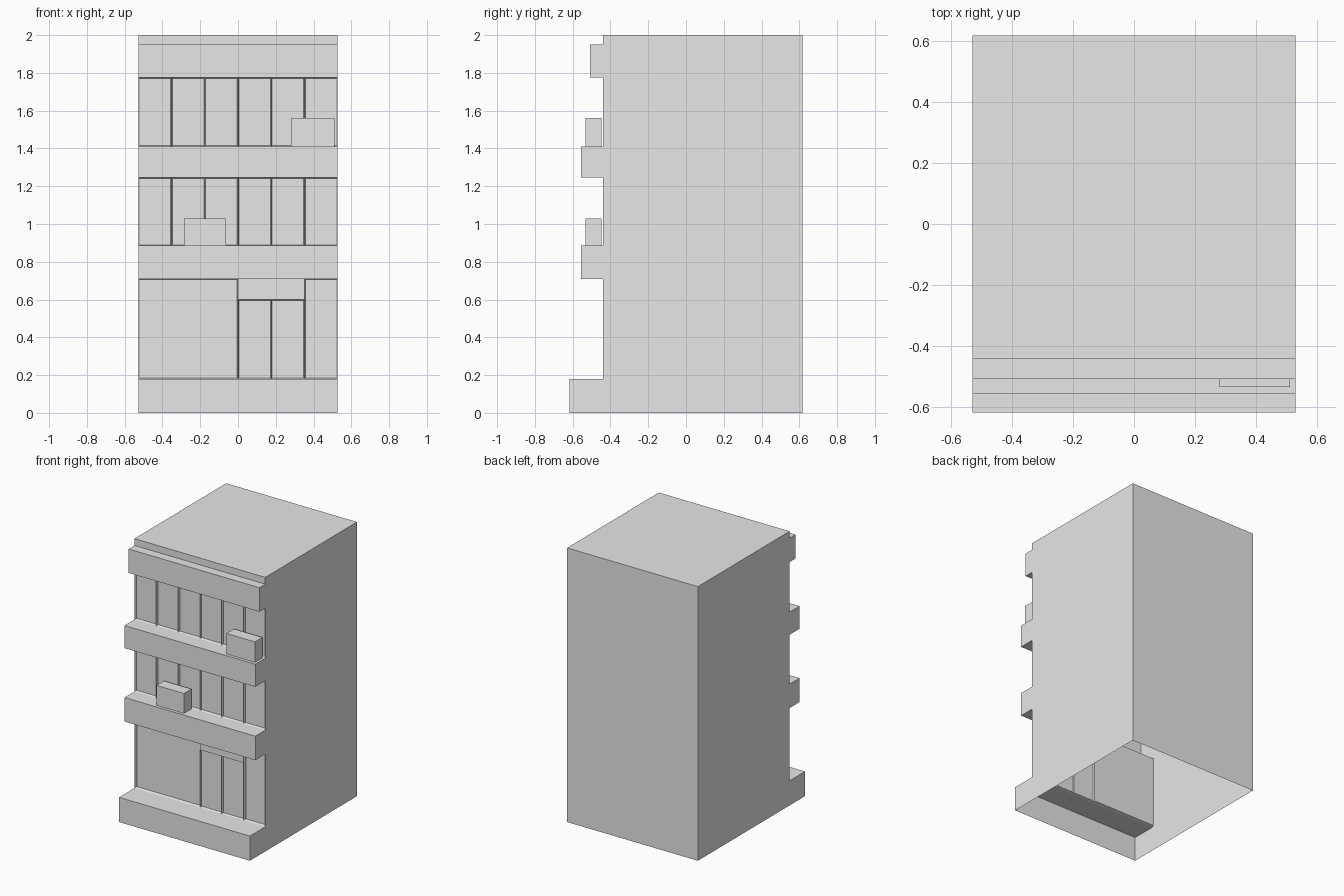
import bpy
import bmesh

cube = bpy.data.objects.get("Cube")
if cube:
    bpy.data.objects.remove(cube, do_unlink=True)

grey = bpy.data.materials.new("plain_grey")
grey.use_nodes = True
grey.diffuse_color = (0.8, 0.8, 0.8, 1)
grey.node_tree.nodes["Principled BSDF"].inputs["Base Color"].default_value = (0.8, 0.8, 0.8, 1)

HALF = 0.528      # half of the building width
BACK = 0.617
WALL = -0.44      # plane of the front wall
COLUMN = 2 * HALF / 6


def finish(name, bm):
    mesh = bpy.data.meshes.new(name)
    bm.to_mesh(mesh)
    bm.free()
    mesh.materials.append(grey)
    obj = bpy.data.objects.new(name, mesh)
    bpy.context.scene.collection.objects.link(obj)
    return obj


def wall_face(bm, x0, x1, z0, z1):
    corners = [(x0, z0), (x1, z0), (x1, z1), (x0, z1)]
    return bm.faces.new([bm.verts.new((x, WALL, z)) for x, z in corners])


def recessed_panels(name, cells, depth):
    """Panels sunk into the front wall, each with a thin frame."""
    bm = bmesh.new()
    faces = [wall_face(bm, *cell) for cell in cells]
    bm.normal_update()
    bmesh.ops.inset_individual(bm, faces=faces, thickness=0.007, depth=-depth)
    return finish(name, bm)


def box(name, x0, x1, y0, y1, z0, z1):
    bm = bmesh.new()
    bmesh.ops.create_cube(bm, size=1)
    for v in bm.verts:
        v.co = (x1 if v.co.x > 0 else x0, y1 if v.co.y > 0 else y0, z1 if v.co.z > 0 else z0)
    return finish(name, bm)


def column_x(i):
    return -HALF + i * COLUMN


# Side profile: entrance step, two floor ledges, cornice, roof, back wall
bands = [(0, 0.18, -0.617), (0.71, 0.885, -0.555), (1.245, 1.41, -0.555), (1.775, 1.95, -0.507)]
profile = []
for low, high, front in bands:
    if low > 0:
        profile += [(WALL, low)]
    profile += [(front, low), (front, high), (WALL, high)]
profile += [(WALL, 2), (BACK, 2), (BACK, 0)]

# Hollow shell, open underneath; window rows are left out of the front wall
bm = bmesh.new()
right = [bm.verts.new((-HALF, y, z)) for y, z in profile]
left = [bm.verts.new((HALF, y, z)) for y, z in profile]
for i in range(len(profile) - 1):
    (ya, za), (yb, zb) = profile[i], profile[i + 1]
    if ya == yb == WALL and za < 1.9:
        continue
    bm.faces.new((right[i], left[i], left[i + 1], right[i + 1]))
bm.faces.new(left[::-1])
bm.faces.new(right)
bmesh.ops.recalc_face_normals(bm, faces=bm.faces[:])
finish("building_shell", bm)

# Upper window rows
for name, z0, z1 in (("middle_windows", 0.885, 1.245), ("upper_windows", 1.41, 1.775)):
    recessed_panels(name, [(column_x(i), column_x(i + 1), z0, z1) for i in range(6)], 0.015)

# Ground floor: wide shop window, double door, narrow window
recessed_panels("shop_windows", [(column_x(0), column_x(3), 0.18, 0.71),
                                 (column_x(5), column_x(6), 0.18, 0.71)], 0.02)
recessed_panels("double_door", [(column_x(i), column_x(i + 1), 0.18, 0.60) for i in (3, 4)], 0.015)
bm = bmesh.new()
wall_face(bm, column_x(3), column_x(5), 0.60, 0.71)
finish("door_header", bm)

# Boxes standing on the ledges
box("middle_ledge_box", -0.285, -0.063, -0.533, -0.447, 0.885, 1.03)
box("upper_ledge_box", 0.28, 0.51, -0.533, -0.447, 1.41, 1.56)
